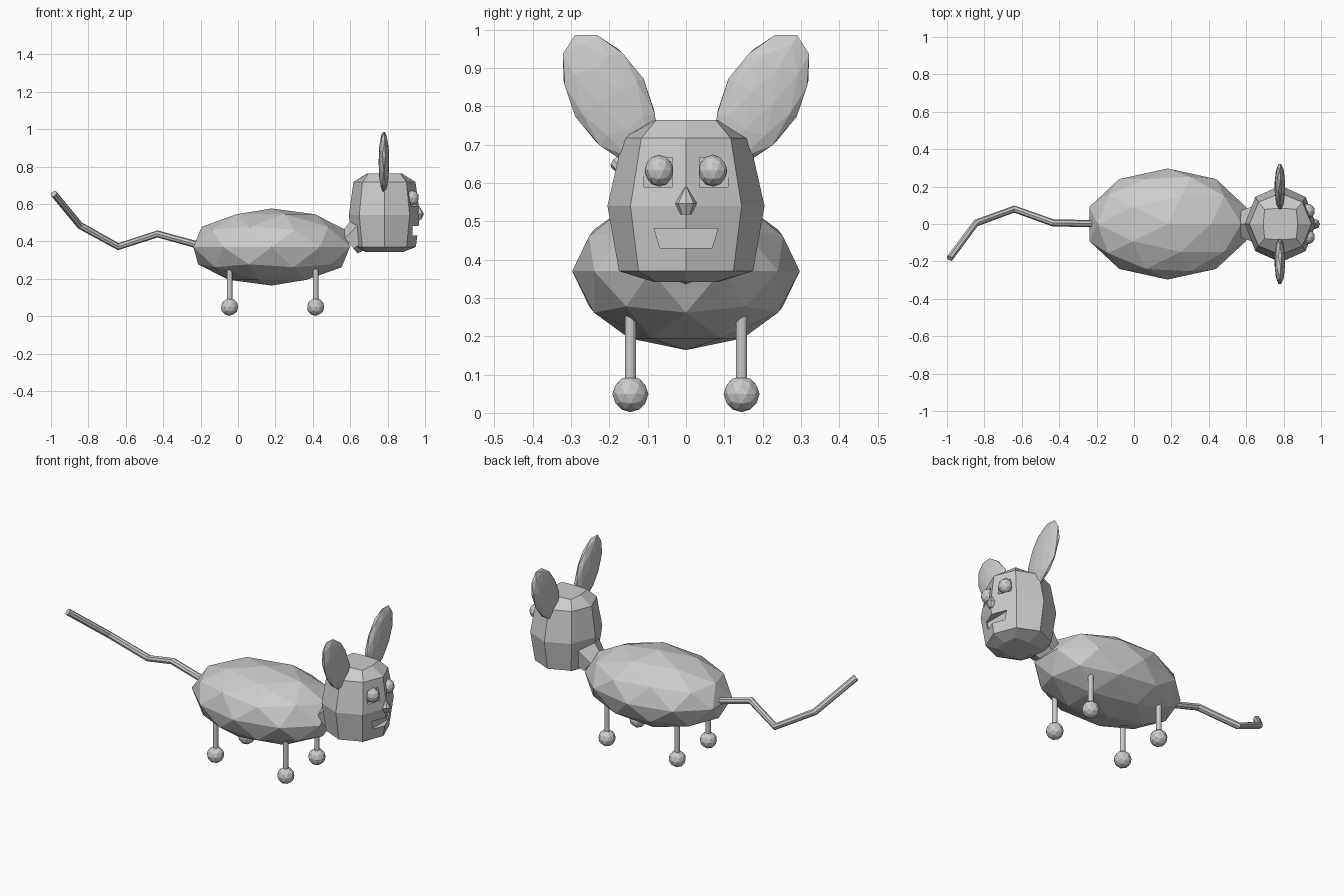
import bpy
import bmesh
from math import cos, sin, pi, radians
from mathutils import Matrix, Vector

cube = bpy.data.objects.get("Cube")
if cube:
    bpy.data.objects.remove(cube, do_unlink=True)

grey = bpy.data.materials.new("plain grey")
grey.use_nodes = True
colour = (0.6, 0.6, 0.6, 1)
grey.diffuse_color = colour
grey.node_tree.nodes["Principled BSDF"].inputs["Base Color"].default_value = colour


def finish(name, bm):
    bmesh.ops.recalc_face_normals(bm, faces=bm.faces[:])
    mesh = bpy.data.meshes.new(name)
    bm.to_mesh(mesh)
    bm.free()
    mesh.materials.append(grey)
    obj = bpy.data.objects.new(name, mesh)
    bpy.context.collection.objects.link(obj)
    return obj


def ball(name, centre, radii, tilt=0):
    bm = bmesh.new()
    place = (Matrix.Translation(centre) @ Matrix.Rotation(tilt, 4, 'X')
             @ Matrix.Diagonal((*radii, 1)))
    bmesh.ops.create_icosphere(bm, subdivisions=2, radius=1, matrix=place)
    return finish(name, bm)


def rod(name, start, end, r1, r2, sides, widen=1):
    start, end = Vector(start), Vector(end)
    axis = end - start
    bm = bmesh.new()
    place = Matrix.Translation((start + end) / 2) @ axis.to_track_quat('Z', 'Y').to_matrix().to_4x4()
    bmesh.ops.create_cone(bm, cap_ends=True, segments=sides, radius1=r1, radius2=r2,
                          depth=axis.length, matrix=place)
    bmesh.ops.scale(bm, vec=(1, widen, 1), verts=bm.verts[:])
    return finish(name, bm)


def stack(name, x, rings, sides=8):
    """Join rings of (x radius, y radius, height, corner swell)."""
    bm = bmesh.new()
    loops = []
    for rx, ry, z, swell in rings:
        loop = []
        for i in range(sides):
            a = 2 * pi * i / sides
            k = swell if i % 2 else 1
            loop.append(bm.verts.new((x + rx * k * cos(a), ry * k * sin(a), z)))
        loops.append(loop)
    for low, high in zip(loops, loops[1:]):
        for i in range(sides):
            j = (i + 1) % sides
            bm.faces.new((low[i], low[j], high[j], high[i]))
    bm.faces.new(loops[0])
    bm.faces.new(loops[-1])
    return finish(name, bm)


def carve(target, name, y, z, top, bottom, height, floor):
    """Cut a recess into the face, with its floor at x = floor."""
    bm = bmesh.new()
    outline = ((-top, height), (top, height), (bottom, -height), (-bottom, -height))
    back = bm.faces.new([bm.verts.new((floor, y + a, z + b)) for a, b in outline])
    out = bmesh.ops.extrude_face_region(bm, geom=[back])["geom"]
    bmesh.ops.translate(bm, vec=(0.2, 0, 0),
                        verts=[v for v in out if isinstance(v, bmesh.types.BMVert)])
    cutter = finish(name, bm)
    cutter.hide_render = True
    cutter.hide_viewport = True
    cutter.display_type = 'WIRE'
    mod = target.modifiers.new(name, 'BOOLEAN')
    mod.operation = 'DIFFERENCE'
    mod.solver = 'EXACT'
    mod.object = cutter


# Body and neck
ball("body", (0.18, 0, 0.37), (0.44, 0.297, 0.206))
rod("neck", (0.595, 0, 0.39), (0.69, 0, 0.467), 0.07, 0.1, 6, 1.2)

# Head, with recesses for the eyes and mouth
head = stack("head", 0.783, [
    (0.095, 0.085, 0.342, 1.3),
    (0.168, 0.175, 0.37, 1),
    (0.19, 0.205, 0.54, 1),
    (0.166, 0.165, 0.717, 1),
    (0.092, 0.085, 0.764, 1.3),
])
carve(head, "mouth_cutter", 0, 0.456, 0.083, 0.068, 0.025, 0.925)

# Nose
stack("nose", 0.966, [
    (0.014, 0.014, 0.518, 1),
    (0.028, 0.028, 0.547, 1),
    (0.002, 0.002, 0.59, 1),
])

# Eyes, ears, legs and feet on both sides
for side, s in (("near", -1), ("far", 1)):
    carve(head, side + "_eye_cutter", s * 0.072, 0.628, 0.037, 0.037, 0.038, 0.915)
    ball(side + "_eye", (0.93, s * 0.07, 0.632), (0.038, 0.038, 0.041))
    ball(side + "_ear", (0.78, s * 0.2, 0.823), (0.029, 0.102, 0.186), -s * radians(29))
    for end, x in (("fore", 0.415), ("hind", -0.045)):
        y = s * 0.145
        rod(f"{side}_{end}_leg", (x, y, 0.05), (x, y, 0.29), 0.0145, 0.0145, 12)
        ball(f"{side}_{end}_foot", (x, y, 0.049), (0.047, 0.047, 0.047))

# Crooked tail
curve = bpy.data.curves.new("tail", 'CURVE')
curve.dimensions = '3D'
curve.bevel_depth = 0.019
curve.bevel_resolution = 2
curve.use_fill_caps = True
path = [(-0.15, 0, 0.36), (-0.23, 0.003, 0.385), (-0.43, 0.005, 0.44),
        (-0.64, 0.08, 0.372), (-0.845, 0.005, 0.485), (-0.985, -0.183, 0.655)]
spline = curve.splines.new('POLY')
spline.points.add(len(path) - 1)
for point, co in zip(spline.points, path):
    point.co = (*co, 1)
spline.use_smooth = False
curve.materials.append(grey)
bpy.context.collection.objects.link(bpy.data.objects.new("tail", curve))
